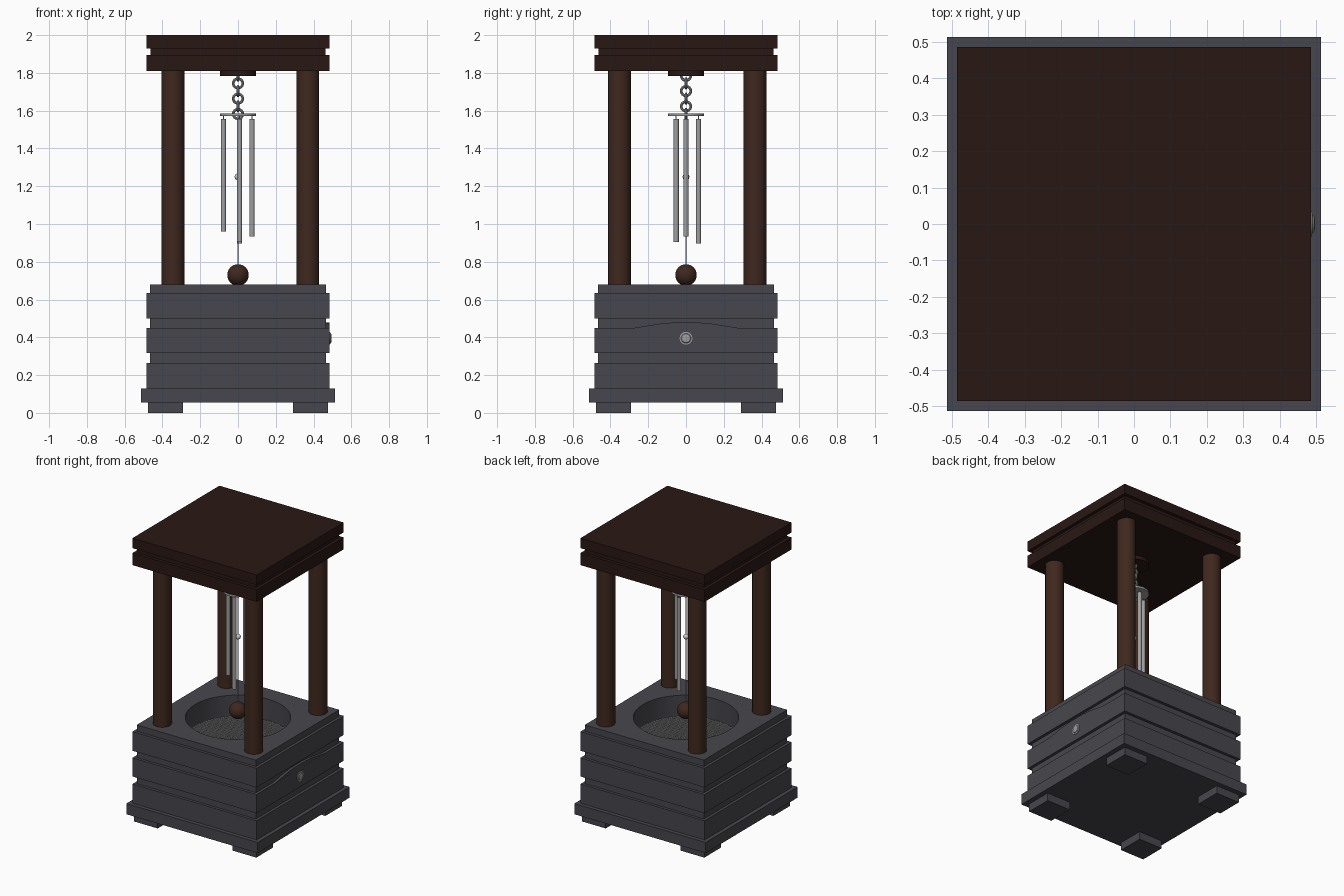
import bpy, bmesh, math
from mathutils import Matrix, Vector

if "Cube" in bpy.data.objects:
    bpy.data.objects.remove(bpy.data.objects["Cube"])


def material(name, rgb):
    m = bpy.data.materials.new(name)
    m.diffuse_color = (*rgb, 1)
    m.use_nodes = True
    m.node_tree.nodes["Principled BSDF"].inputs["Base Color"].default_value = m.diffuse_color
    return m


STONE = material("dark_stone", (0.062, 0.062, 0.075))
ROOF = material("dark_wood", (0.022, 0.009, 0.007))
WOOD = material("brown_wood", (0.05, 0.021, 0.013))
METAL = material("metal", (0.35, 0.35, 0.35))


def finish(name, bm, mat=None, smooth=False):
    bmesh.ops.recalc_face_normals(bm, faces=bm.faces)
    me = bpy.data.meshes.new(name)
    bm.to_mesh(me)
    bm.free()
    ob = bpy.data.objects.new(name, me)
    bpy.context.collection.objects.link(ob)
    if mat:
        me.materials.append(mat)
    if smooth:
        bpy.ops.object.select_all(action='DESELECT')
        ob.select_set(True)
        bpy.context.view_layer.objects.active = ob
        bpy.ops.object.shade_smooth_by_angle(angle=math.radians(40))
    return ob


def add_box(bm, c, size):
    bmesh.ops.create_cube(bm, size=1, matrix=Matrix.Translation(c) @ Matrix.Diagonal((*size, 1)))


def lathe(name, profile, mat, at=(0, 0, 0), sides=32, axis='Z', closed=False):
    """Revolve (radius, height) points; closed joins the profile's ends, otherwise caps are added."""
    bm = bmesh.new()
    rings = [[bm.verts.new((r * math.cos(2 * math.pi * i / sides), r * math.sin(2 * math.pi * i / sides), h))
              for i in range(sides)] for r, h in profile]
    pairs = list(zip(rings, rings[1:])) + ([(rings[-1], rings[0])] if closed else [])
    for a, b in pairs:
        for i in range(sides):
            j = (i + 1) % sides
            bm.faces.new((a[i], a[j], b[j], b[i]))
    if not closed:
        bm.faces.new(rings[0])
        bm.faces.new(rings[-1])
    if axis == 'X':
        bm.transform(Matrix.Rotation(math.pi / 2, 4, 'Y'))
    bm.transform(Matrix.Translation(at))
    return finish(name, bm, mat, True)


def rod(name, x, y, z0, z1, r, mat, sides=32):
    return lathe(name, [(r, z0), (r, z1)], mat, (x, y, 0), sides)


def stepped_block(name, steps, mat):
    """Square tower from (half width, height) steps."""
    bm = bmesh.new()
    rings = [[bm.verts.new((sx * h, sy * h, z)) for sx, sy in ((-1, -1), (1, -1), (1, 1), (-1, 1))]
             for h, z in steps]
    for a, b in zip(rings, rings[1:]):
        for i in range(4):
            j = (i + 1) % 4
            bm.faces.new((a[i], a[j], b[j], b[i]))
    bm.faces.new(rings[0])
    bm.faces.new(rings[-1])
    return finish(name, bm, mat)


def ball(name, z, r, mat):
    bm = bmesh.new()
    bmesh.ops.create_uvsphere(bm, u_segments=32, v_segments=16, radius=r, matrix=Matrix.Translation((0, 0, z)))
    return finish(name, bm, mat, True)


# stone base with grooves and a round basin cut in the top
base = stepped_block("base", [
    (.513, .055), (.513, .13), (.485, .13), (.485, .265), (.465, .265), (.465, .318), (.485, .318),
    (.485, .45), (.465, .45), (.465, .5), (.485, .5), (.485, .635), (.465, .635), (.465, .68)], STONE)
cutter = rod("basin_cutter", 0, 0, .50, .8, .337, STONE, 64)
cutter.hide_render = True
cutter.hide_set(True)
mod = base.modifiers.new("basin", 'BOOLEAN')
mod.object = cutter
mod.operation = 'DIFFERENCE'
mod.solver = 'EXACT'

# feet
for i, (sx, sy) in enumerate([(-1, -1), (1, -1), (1, 1), (-1, 1)]):
    bm = bmesh.new()
    add_box(bm, (sx * .385, sy * .385, .0285), (.185, .185, .057))
    finish(f"foot_{i + 1}", bm, STONE)

# arched top of the drawer front
bm = bmesh.new()
outline = [(-.28, .449), (.28, .449), (.14, .472), (.07, .478), (-.07, .478), (-.14, .472)]
face = bm.faces.new([bm.verts.new((.46, y, z)) for y, z in outline])
ext = bmesh.ops.extrude_face_region(bm, geom=[face])
bmesh.ops.translate(bm, vec=Vector((.0245, 0, 0)),
                    verts=[v for v in ext["geom"] if isinstance(v, bmesh.types.BMVert)])
finish("drawer_arch", bm, STONE)

# drawer knob
lathe("drawer_knob", [(.018, .475), (.034, .482), (.034, .488), (.026, .489), (.023, .494), (.012, .496)],
      METAL, (0, 0, .395), 24, 'X')

# mesh grille on a tray in the basin
R = .337
rod("basin_tray", 0, 0, .515, .527, R, METAL, 64)
bm = bmesh.new()
for k in range(-16, 17):
    o = k * .02
    length = 2 * math.sqrt(R * R - o * o)
    add_box(bm, (o, 0, .529), (.005, length, .005))
    add_box(bm, (0, o, .531), (length, .005, .005))
finish("basin_grille", bm, METAL)

# posts
for i, (x, y) in enumerate([(-.344, -.352), (.37, -.352), (.37, .365), (-.344, .365)]):
    rod(f"post_{i + 1}", x, y, .67, 1.815, .06, WOOD)

# roof
stepped_block("roof", [(.485, 1.81), (.485, 1.895), (.463, 1.895), (.463, 1.93), (.485, 1.93), (.485, 2)], ROOF)
rod("hanger_block", 0, 0, 1.783, 1.812, .096, ROOF)

# chain of alternating links
for i in range(6):
    ring = [(.025 + .007 * math.cos(a * math.pi / 4), .007 * math.sin(a * math.pi / 4)) for a in range(8)]
    link = lathe(f"chain_link_{i + 1}", ring, METAL, (0, 0, 0), 24, 'X', True)
    if i % 2:
        link.rotation_euler.z = math.pi / 2
    link.location.z = 1.785 - i * .0405

# chime plate and hollow tubes on short cords
rod("chime_plate", 0, 0, 1.572, 1.586, .096, METAL)
for i, (x, y, z) in enumerate([(-.077, 0, .96), (.074, 0, .935), (.008, -.052, .905), (.008, .066, .896)]):
    lathe(f"chime_tube_{i + 1}", [(.014, z), (.014, 1.555), (.011, 1.555), (.011, z)],
          METAL, (x, y, 0), 20, 'Z', True)
    rod(f"tube_cord_{i + 1}", x, y, 1.535, 1.575, .003, METAL, 8)
    bm = bmesh.new()
    add_box(bm, (x, y, 1.54), (.024, .004, .004))
    finish(f"tube_pin_{i + 1}", bm, METAL)

# striker cord, bead and wooden ball
rod("striker_cord", 0, 0, .73, 1.575, .003, METAL, 8)
ball("striker_bead", 1.25, .018, None)
ball("wooden_ball", .73, .057, WOOD)
